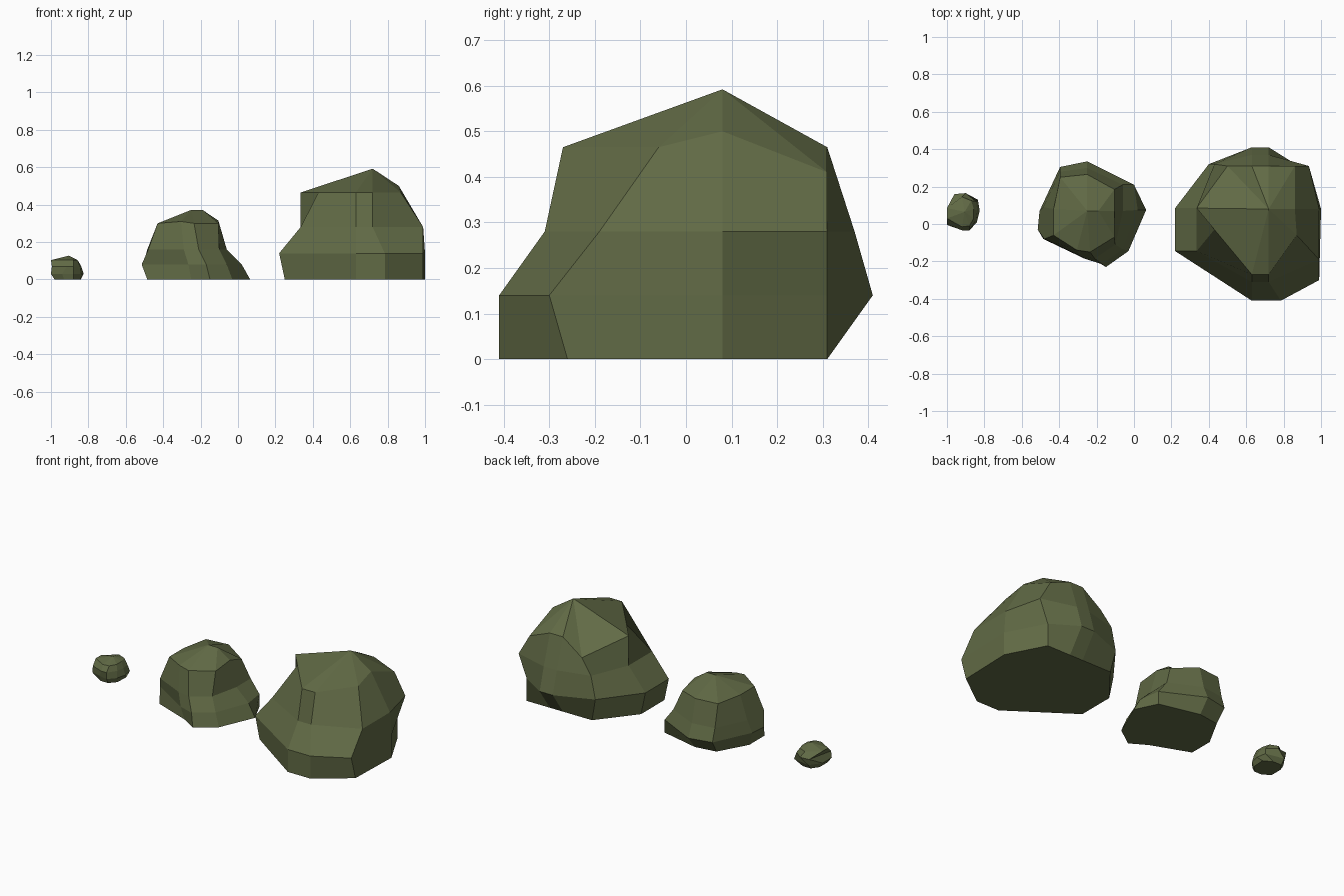
import bpy, bmesh

mat = bpy.data.materials.new("mossy_stone")
mat.diffuse_color = (0.12, 0.145, 0.06, 1)


def rock(name, sections, ridge):
    """Loft flat-faced cross-sections (z, outline) and close them on a ridge."""
    bm = bmesh.new()
    rings = []
    for z, outline in sections:
        rings.append([bm.verts.new((p[0], p[1], p[2] if len(p) > 2 else z))
                      for p in outline])
    n = len(rings[0])
    # each top corner rises to the nearer end of the ridge
    def nearest(v):
        return min(ridge, key=lambda r: abs(r[0] - v.co.x))
    rings.append([bm.verts.new(nearest(v)) for v in rings[-1]])
    bm.faces.new(rings[0][::-1])
    for a, b in zip(rings, rings[1:]):
        for i in range(n):
            j = (i + 1) % n
            bm.faces.new((a[i], a[j], b[j], b[i]))
    bmesh.ops.remove_doubles(bm, verts=bm.verts, dist=0.0005)
    bmesh.ops.recalc_face_normals(bm, faces=bm.faces)
    me = bpy.data.meshes.new(name)
    bm.to_mesh(me)
    bm.free()
    me.materials.append(mat)
    ob = bpy.data.objects.new(name, me)
    bpy.context.collection.objects.link(ob)


# Outlines run counter-clockwise from the front-left corner
rock("large_rock", [
    (0, [(.25, -.145), (.63, -.41), (.785, -.41), (.99, -.26), (1, .08),
         (.88, .31), (.72, .31), (.63, .31), (.43, .31), (.25, .085)]),
    (.14, [(.22, -.145), (.63, -.41), (.785, -.41), (.99, -.30), (1, .08),
           (.88, .31), (.72, .41), (.63, .41), (.40, .32), (.22, .085)]),
    (.28, [(.335, -.145), (.63, -.31), (.72, -.31), (.99, -.19), (.99, .08),
           (.935, .31), (.72, .37), (.63, .37), (.43, .32), (.335, .085)]),
    (.465, [(.43, -.03), (.63, -.27), (.72, -.27), (.87, -.06), (.86, .08, .5),
            (.86, .31, .41), (.72, .31), (.63, .31), (.5, .31, .37),
            (.335, .085)]),
], [(.72, .08, .592)])

rock("medium_rock", [
    (0, [(-.485, -.08), (-.25, -.17), (-.15, -.23), (-.03, -.145), (.065, .075),
         (0, .21), (-.25, .27), (-.385, .25), (-.485, .07)]),
    (.08, [(-.515, -.03), (-.265, -.185), (-.17, -.215), (-.06, -.135), (.02, .075),
           (0, .21), (-.25, .335), (-.395, .305), (-.505, .07)]),
    (.16, [(-.48, -.08), (-.29, -.17), (-.21, -.185), (-.1, -.11), (-.06, .07),
           (-.06, .21), (-.25, .3), (-.395, .28), (-.485, .09)]),
    (.3, [(-.43, -.06), (-.305, -.14, .31), (-.235, -.15), (-.105, -.07),
          (-.105, .07, .315), (-.105, .185, .28), (-.25, .265), (-.395, .25),
          (-.43, .08)]),
], [(-.25, .07, .372), (-.19, .07, .372)])

rock("small_rock", [
    (0, [(-.98, .01), (-.93, -.02), (-.88, -.02), (-.845, .02),
         (-.84, .1), (-.895, .13), (-.95, .13), (-.98, .085)]),
    (.03, [(-1, -.005), (-.94, -.02), (-.88, -.035), (-.84, .01),
           (-.825, .07), (-.835, .13), (-.95, .155), (-1, .085)]),
    (.07, [(-.995, -.005), (-.915, -.035), (-.88, -.035), (-.845, .02),
           (-.838, .07), (-.845, .12), (-.9, .165), (-.96, .16)]),
    (.103, [(-1, .03), (-.92, -.015), (-.88, -.01), (-.857, .03),
            (-.857, .08), (-.87, .125), (-.92, .145), (-1, .085)]),
], [(-.905, .065, .127)])
